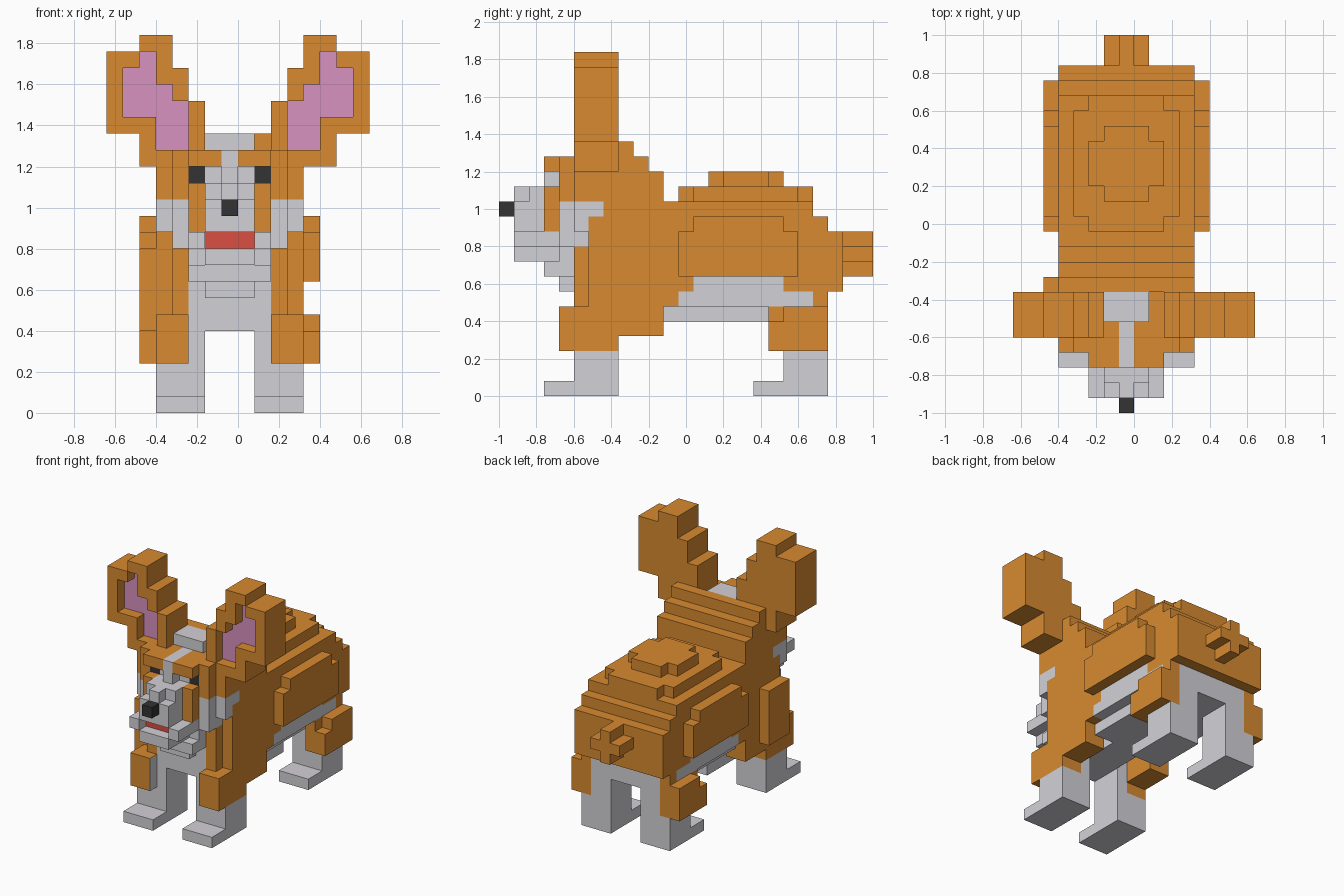
import bpy, bmesh
from mathutils import Vector

cube = bpy.data.objects.get("Cube")
if cube:
    bpy.data.objects.remove(cube, do_unlink=True)

U = 0.08  # edge of one block
COLOURS = {
    "orange_fur": (0.690, 0.255, 0.030),
    "pale_grey_fur": (0.650, 0.640, 0.675),
    "ear_pink": (0.690, 0.290, 0.525),
    "mouth_red": (0.700, 0.078, 0.055),
    "near_black": (0.033, 0.033, 0.035),
}
MATS = {}
for name, rgb in COLOURS.items():
    m = bpy.data.materials.new(name)
    m.use_nodes = True
    m.diffuse_color = (*rgb, 1)
    bsdf = m.node_tree.nodes["Principled BSDF"]
    bsdf.inputs["Base Color"].default_value = (*rgb, 1)
    bsdf.inputs["Roughness"].default_value = 0.8
    MATS[name] = m
NAMES = list(COLOURS)
O, G, P, R, K = range(5)

blocks = {}  # (x, y, z) block -> (part, colour)


def box(part, col, x0, x1, y0, y1, z0, z1):
    """Fill a cuboid of blocks; later boxes replace earlier ones."""
    for x in range(x0, x1):
        for y in range(y0, y1):
            for z in range(z0, z1):
                blocks[x, y, z] = (part, col)


def pair(part, col, x0, x1, *rest):
    """Fill a box on the left and its mirror about the body's mid plane."""
    box("left_" + part, col, x0, x1, *rest)
    box("right_" + part, col, -1 - x1, -1 - x0, *rest)


def both(part, col, x0, x1, *rest):
    """Mirrored boxes that belong to one part."""
    box(part, col, x0, x1, *rest)
    box(part, col, -1 - x1, -1 - x0, *rest)


# Body with stepped back and rump
box("body", O, -4, 3, 5, 6, 6, 13)
box("body", O, -5, 4, 6, 13, 6, 13)
box("body", O, -5, 4, 11, 21, 8, 13)
box("body", O, -5, 4, 21, 22, 7, 12)
box("body", O, -5, 4, 19, 23, 7, 11)
box("body", O, -4, 3, 13, 20, 13, 14)
box("body", O, -3, 2, 12, 21, 13, 14)
box("body", O, -2, 1, 14, 19, 14, 15)
box("body", O, -3, 2, 15, 18, 14, 15)
both("body", O, 4, 5, 13, 19, 8, 12)
both("body", O, 4, 5, 12, 20, 8, 11)
both("body", O, 2, 4, 8, 11, 4, 6)

# Pale belly and chest
box("belly", G, -5, 4, 13, 19, 7, 8)
box("belly", G, -5, 4, 12, 21, 6, 7)
box("belly", G, -4, 3, 11, 22, 5, 6)
box("belly", G, -4, 3, 21, 22, 6, 7)
box("belly", G, -2, 1, 8, 11, 5, 6)
box("chest", G, -3, 2, 5, 8, 5, 9)
box("chest", G, -3, 2, 4, 6, 8, 11)
box("chest", G, -3, 2, 3, 5, 8, 9)
box("chest", G, -2, 1, 4, 5, 7, 8)

# Front legs with orange upper arms, and one shoulder pad
pair("front_leg", G, 1, 4, 5, 8, 0, 6)
pair("front_leg", G, 1, 4, 3, 5, 0, 1)
pair("front_leg", O, 2, 4, 4, 8, 3, 6)
box("right_shoulder", O, -6, -5, 6, 9, 5, 10)

# Hind legs with orange hips
pair("hind_leg", G, 1, 4, 19, 22, 0, 6)
pair("hind_leg", G, 1, 4, 17, 19, 0, 1)
pair("hind_leg", O, 3, 4, 18, 22, 3, 6)
pair("hind_leg", O, 4, 5, 18, 19, 3, 5)
pair("hind_leg", O, 4, 5, 19, 22, 3, 6)
pair("hind_leg", O, 3, 4, 21, 22, 6, 7)

# Tail with a cross-shaped section
box("tail", O, -2, 1, 23, 25, 9, 10)
box("tail", O, -1, 0, 23, 25, 8, 11)

# Head, stepping down to the neck
box("head", O, -5, 4, 5, 11, 11, 15)
box("head", O, -4, 3, 4, 6, 13, 16)
box("head", O, -5, 4, 5, 10, 15, 16)
box("head", O, -5, 4, 8, 9, 16, 17)
both("head", O, 0, 2, 3, 5, 15, 16)
both("head", O, 1, 2, 3, 5, 11, 14)
both("head", G, 2, 3, 4, 6, 10, 13)
both("head", G, 3, 4, 5, 6, 11, 13)
both("head", G, 3, 4, 6, 7, 12, 13)
box("head", G, -2, 1, 6, 8, 16, 17)
box("head", G, -1, 0, 3, 6, 14, 16)
box("head", G, -2, 1, 4, 5, 11, 15)

# Snout, jaw, mouth and nose
box("snout", G, -2, 1, 1, 4, 11, 13)
box("snout", G, -2, 1, 2, 4, 13, 14)
box("snout", G, -1, 0, 1, 3, 13, 14)
both("snout", G, 1, 2, 1, 4, 10, 11)
box("lower_jaw", G, -2, 1, 1, 4, 9, 10)
box("mouth", R, -2, 1, 2, 4, 10, 11)
box("nose", K, -1, 0, 0, 1, 12, 13)
pair("eye", K, 1, 2, 4, 5, 14, 15)

# Ears: one row per level (x from, x to, z from, z to)
EAR = [(2, 6, 15, 17), (2, 8, 17, 19), (3, 8, 19, 21), (4, 8, 21, 22), (4, 6, 22, 23)]
INNER = [(3, 5, 16, 18), (3, 7, 18, 19), (4, 7, 19, 20), (5, 7, 20, 21), (5, 6, 21, 22)]
for side, s in (("left", 1), ("right", -1)):
    for rows, col, y0, y1 in ((EAR, O, 5, 8), (INNER, P, 6, 7)):
        for a, b, z0, z1 in rows:
            x0, x1 = sorted((s * a, s * b))
            box(side + "_ear", col, x0, x1, y0, y1, z0, z1)
    # Hollow in front of the pink lining
    for a, b, z0, z1 in INNER:
        x0, x1 = sorted((s * a, s * b))
        for x in range(x0, x1):
            for z in range(z0, z1):
                blocks.pop((x, 5, z), None)


def build(part):
    """Turn one part's blocks into a mesh of its exposed faces."""
    bm = bmesh.new()
    used = sorted({c for p, c in blocks.values() if p == part})
    verts = {}
    for cell, (p, col) in blocks.items():
        if p != part:
            continue
        for axis in range(3):
            for d in (0, 1):
                near = list(cell)
                near[axis] += 2 * d - 1
                if tuple(near) in blocks:
                    continue
                ring = []
                for u, v in ((0, 0), (1, 0), (1, 1), (0, 1)):
                    c = list(cell)
                    c[axis] += d
                    c[(axis + 1) % 3] += u
                    c[(axis + 2) % 3] += v
                    c = tuple(c)
                    if c not in verts:
                        verts[c] = bm.verts.new(Vector((c[0], c[1] - 12.5, c[2])) * U)
                    ring.append(verts[c])
                f = bm.faces.new(ring if d else ring[::-1])
                # Inner sides of the legs are pale
                inward = axis == 0 and d == (cell[0] < 0)
                shown = G if part.endswith("leg") and inward else col
                f.material_index = used.index(shown)
    # Merge flat runs of one colour
    bmesh.ops.dissolve_limit(bm, angle_limit=0.01, verts=bm.verts[:],
                             edges=bm.edges[:], delimit={'MATERIAL'})
    me = bpy.data.meshes.new(part)
    for c in used:
        me.materials.append(MATS[NAMES[c]])
    bm.to_mesh(me)
    bm.free()
    bpy.context.collection.objects.link(bpy.data.objects.new(part, me))


for part in sorted({p for p, c in blocks.values()}):
    build(part)
